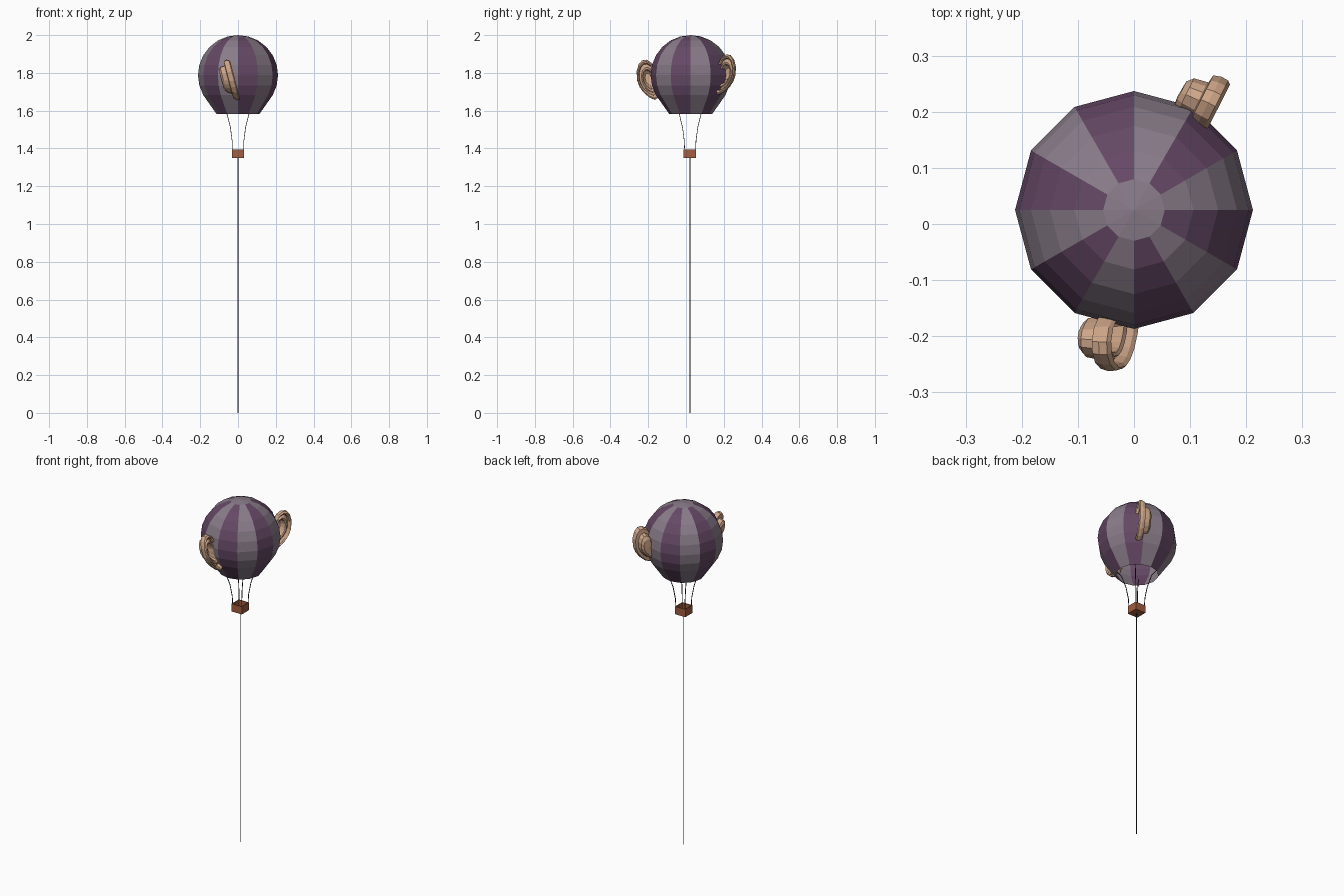
import bpy, bmesh, math
from mathutils import Vector

if "Cube" in bpy.data.objects:
    bpy.data.objects.remove(bpy.data.objects["Cube"])

CY = 0.025  # balloon axis is slightly behind the centre


def material(name, rgb):
    m = bpy.data.materials.new(name)
    m.diffuse_color = (*rgb, 1)
    m.use_nodes = True
    m.node_tree.nodes["Principled BSDF"].inputs["Base Color"].default_value = m.diffuse_color
    return m


GREY = material("grey_cloth", (0.25, 0.20, 0.25))
PURPLE = material("purple_cloth", (0.13, 0.065, 0.13))
SKIN = material("skin", (0.62, 0.38, 0.25))
WICKER = material("wicker", (0.36, 0.11, 0.05))
ROPE = material("rope", (0.03, 0.03, 0.03))


def finish(bm, name, mats, normals=True):
    if normals:
        bmesh.ops.recalc_face_normals(bm, faces=bm.faces[:])
    me = bpy.data.meshes.new(name)
    bm.to_mesh(me)
    bm.free()
    for m in mats:
        me.materials.append(m)
    ob = bpy.data.objects.new(name, me)
    bpy.context.collection.objects.link(ob)
    return ob


def loft(bm, rings):
    """Skin a list of closed vertex rings; returns faces as (ring, side, face)."""
    out = []
    n = len(rings[0])
    for k, (a, b) in enumerate(zip(rings, rings[1:])):
        for i in range(n):
            j = (i + 1) % n
            out.append((k, i, bm.faces.new((a[i], a[j], b[j], b[i]))))
    return out


def cap(bm, ring, centre):
    c = bm.verts.new(centre)
    for i in range(len(ring)):
        bm.faces.new((ring[i], ring[(i + 1) % len(ring)], c))


def tube(name, points, radius):
    cu = bpy.data.curves.new(name, 'CURVE')
    cu.dimensions = '3D'
    cu.bevel_depth = radius
    cu.bevel_resolution = 0
    cu.use_fill_caps = True
    sp = cu.splines.new('POLY')
    sp.points.add(len(points) - 1)
    for p, co in zip(sp.points, points):
        p.co = (*co, 1)
    cu.materials.append(ROPE)
    ob = bpy.data.objects.new(name, cu)
    bpy.context.collection.objects.link(ob)


# Envelope: 12-sided sphere, tapered to an open mouth, striped panels
R, CZ = 0.212, 1.788
profile = [(R * math.sin(math.radians(a)), CZ + R * math.cos(math.radians(a)))
           for a in range(15, 121, 15)] + [(0.15, 1.634), (0.114, 1.583)]
bm = bmesh.new()
rings = [[bm.verts.new((r * math.cos(math.radians(30 * i)),
                        CY + r * math.sin(math.radians(30 * i)), z))
          for i in range(12)] for r, z in profile]
for k, i, f in loft(bm, rings):
    f.material_index = i % 2
cap(bm, rings[0], (0, CY, 2.0))
finish(bm, "balloon_envelope", [GREY, PURPLE])

# Basket: open box with thin walls
bm = bmesh.new()
levels = [(0.033, 1.35), (0.033, 1.395), (0.028, 1.395), (0.028, 1.357)]
rings = [[bm.verts.new((sx * h, 0.021 + sy * h, z))
          for sx, sy in ((-1, -1), (1, -1), (1, 1), (-1, 1))] for h, z in levels]
loft(bm, rings)
bm.faces.new(rings[0])
bm.faces.new(rings[-1])
finish(bm, "basket", [WICKER])

# Suspension ropes, flaring from the basket corners to the envelope
for sx in (-1, 1):
    for sy in (-1, 1):
        path = [(0.029, 1.38), (0.031, 1.44), (0.040, 1.51),
                (0.057, 1.58), (0.085, 1.625)]
        tube("basket_rope", [(sx * h, 0.022 + sy * h, z) for h, z in path], 0.0022)

# Tether down to the ground
tube("tether", [(0, 0.021, 0), (0, 0.021, 1.35)], 0.003)

# Ears: outline rings (scale, depth) from the back bulge over the rim into the bowl
OUTLINE = [(0.000, 0.060), (0.018, 0.092), (0.045, 0.108), (0.068, 0.104),
           (0.086, 0.083), (0.097, 0.045), (0.093, -0.005), (0.080, -0.038),
           (0.060, -0.066), (0.028, -0.093), (0.000, -0.105), (-0.020, -0.092),
           (-0.022, -0.055), (-0.016, -0.015), (-0.015, 0.025)]
SECTIONS = [(0.45, -0.052), (0.62, -0.042), (0.70, -0.016), (0.93, -0.014),
            (1.00, 0.000), (0.99, 0.014), (0.91, 0.020), (0.82, 0.014),
            (0.77, -0.003), (0.68, 0.000), (0.60, 0.008), (0.50, 0.004),
            (0.42, -0.018), (0.30, -0.030)]


def ear(name, origin, out, lean):
    """out: outward direction in plan; lean: sideways shift per unit of height."""
    u = Vector((*out, 0)).normalized()
    face = Vector((abs(u.y), -u.x * (1 if u.y > 0 else -1), 0))
    up = Vector((0, 0, 1)) - face * lean
    cu, cv = 0.032, 0.005

    def place(a, b, w):
        return Vector(origin) + u * a + up * b + face * w

    bm = bmesh.new()
    rings = [[bm.verts.new(place(cu + (a - cu) * s, cv + (b - cv) * s, w))
              for a, b in OUTLINE] for s, w in SECTIONS]
    loft(bm, rings)
    cap(bm, rings[0], place(cu, cv, -0.054))
    cap(bm, rings[-1], place(cu, cv, -0.034))
    finish(bm, name, [SKIN])


ear("front_ear", (-0.035, -0.165, 1.762), (0, -1), 0.26)
ear("back_ear", (0.112, 0.176, 1.79), (0.45, 0.89), 0.0)
